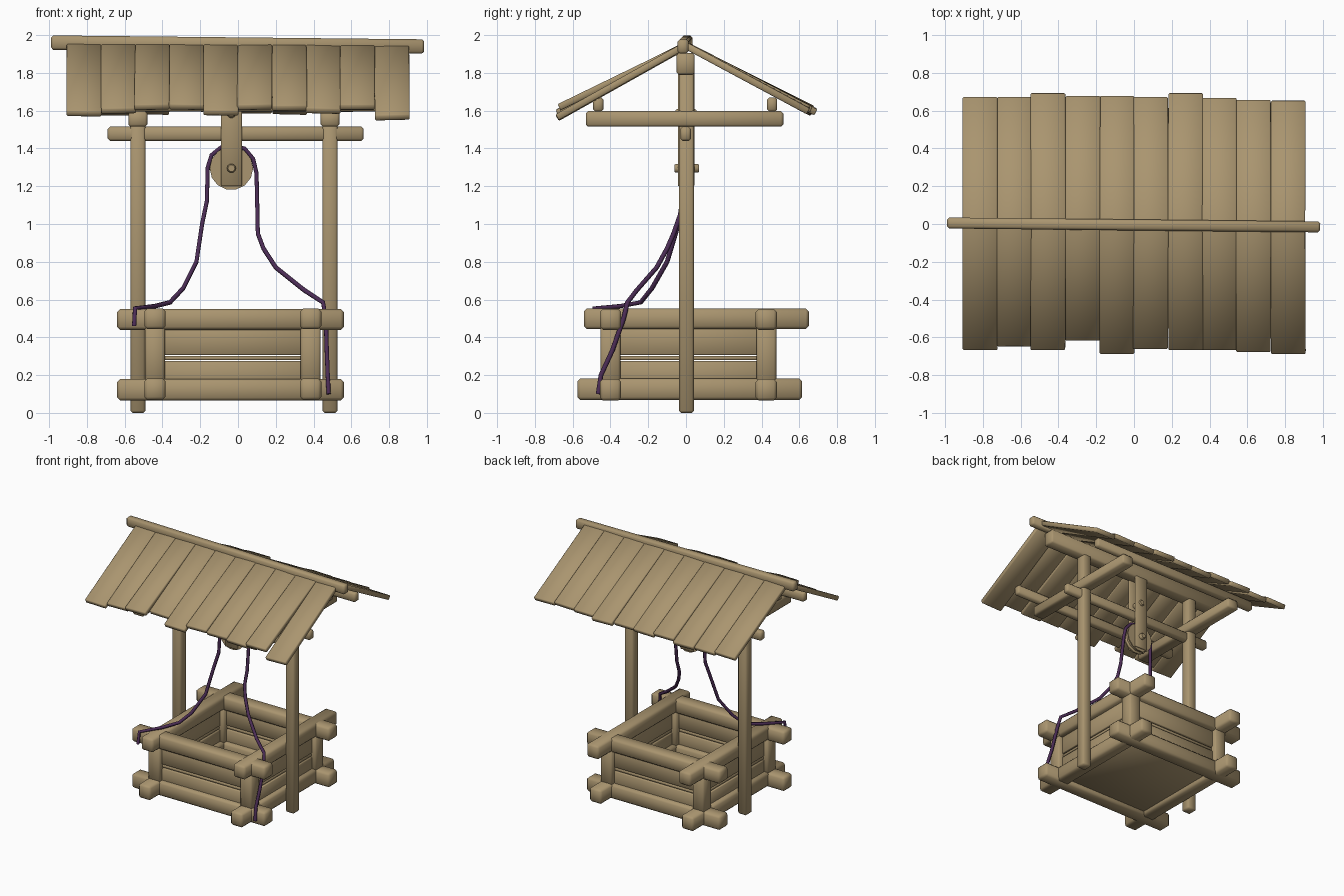
import bpy, bmesh, math
from mathutils import Vector, Matrix

if "Cube" in bpy.data.objects:
    bpy.data.objects.remove(bpy.data.objects["Cube"])


def material(name, color):
    m = bpy.data.materials.new(name)
    m.diffuse_color = color
    m.use_nodes = True
    m.node_tree.nodes["Principled BSDF"].inputs["Base Color"].default_value = m.diffuse_color
    return m


WOOD = material("wood", (0.40, 0.30, 0.16, 1))
ROPE = material("rope_purple", (0.07, 0.025, 0.09, 1))


def finish(name, bm, mat=WOOD, angle=50):
    bmesh.ops.recalc_face_normals(bm, faces=bm.faces)
    me = bpy.data.meshes.new(name)
    bm.to_mesh(me)
    bm.free()
    ob = bpy.data.objects.new(name, me)
    bpy.context.collection.objects.link(ob)
    me.materials.append(mat)
    bpy.ops.object.select_all(action='DESELECT')
    ob.select_set(True)
    bpy.context.view_layer.objects.active = ob
    bpy.ops.object.shade_smooth_by_angle(angle=math.radians(angle))
    return ob


def block(name, matrix, bevel):
    """Bevelled unit cube placed by a matrix that also holds its size."""
    bm = bmesh.new()
    bmesh.ops.create_cube(bm, size=1, matrix=matrix)
    bmesh.ops.bevel(bm, geom=bm.edges[:], offset=bevel, segments=1, affect='EDGES')
    return finish(name, bm)


def beam(name, x, y, z, bevel=0.012):
    """Beam from (min, max) ranges on each axis."""
    size = Vector([r[1] - r[0] for r in (x, y, z)])
    mid = Vector([(r[0] + r[1]) / 2 for r in (x, y, z)])
    return block(name, Matrix.Translation(mid) @ Matrix.Diagonal(size).to_4x4(), bevel)


def lathe_y(name, center, profile, sides=14):
    """Revolve (radius, y) points around an axis parallel to y."""
    bm = bmesh.new()
    rings = []
    for r, y in profile:
        rings.append([bm.verts.new((center[0] + r * math.cos(2 * math.pi * i / sides), y,
                                    center[1] + r * math.sin(2 * math.pi * i / sides)))
                      for i in range(sides)])
    for a, b in zip(rings, rings[1:]):
        for i in range(sides):
            j = (i + 1) % sides
            bm.faces.new((a[i], a[j], b[j], b[i]))
    bm.faces.new(rings[0])
    bm.faces.new(rings[-1])
    return finish(name, bm, angle=40)


# Basin: crossed logs at bottom and top, corner posts, plank walls, floor
CX, CY, H = (-0.44, 0.385), (-0.40, 0.425), 0.056
for level, z, yr in (("lower", (0.065, 0.18), (-0.575, 0.615)),
                     ("upper", (0.44, 0.55), (-0.54, 0.65))):
    for side, y in zip(("front", "back"), CY):
        beam(f"{level}_{side}_log", (-0.64, 0.56), (y - H, y + H), z, 0.016)
    for side, x in zip(("left", "right"), CX):
        zz = (z[0] + 0.003, z[1] + 0.003)
        beam(f"{level}_{side}_log", (x - H, x + H), yr, zz, 0.016)
for sx, x in zip(("left", "right"), CX):
    for sy, y in zip(("front", "back"), CY):
        beam(f"{sy}_{sx}_corner_post", (x - H + .003, x + H - .003),
             (y - H + .003, y + H - .003), (0.15, 0.47))
for i, z in enumerate(((0.13, 0.275), (0.28, 0.302), (0.307, 0.47))):
    t = 0.012 if i == 1 else 0.018
    for side, y in zip(("front", "back"), CY):
        beam(f"{side}_wall_plank_{i}", CX, (y - t, y + t), z, 0.004)
    for side, x in zip(("left", "right"), CX):
        beam(f"{side}_wall_plank_{i}", (x - t, x + t), CY, z, 0.004)
beam("basin_floor", CX, CY, (0.10, 0.12), 0.003)

# Frame: uprights, cross beams, purlins, ridge beams
for side, x in (("left", -0.53), ("right", 0.487)):
    beam(f"{side}_upright", (x - 0.04, x + 0.04), (-0.037, 0.043), (0, 1.82))
    beam(f"{side}_cross_beam", (x - 0.05, x + 0.05), (-0.53, 0.515), (1.515, 1.597))
beam("pulley_crossbar", (-0.69, 0.665), (-0.03, 0.026), (1.44, 1.515))
beam("front_purlin", (-0.75, 0.75), (-0.492, -0.437), (1.595, 1.67))
beam("back_purlin", (-0.75, 0.75), (0.428, 0.483), (1.595, 1.67))
beam("ridge_support", (-0.83, 0.83), (-0.05, 0.046), (1.79, 1.905))
tilt = Matrix.Rotation(math.radians(0.6), 4, 'Y') @ Matrix.Rotation(math.radians(-0.6), 4, 'Z')
block("ridge_cap", Matrix.Translation((-0.002, -0.005, 1.95)) @ tilt
      @ Matrix.Diagonal((1.975, 0.058, 0.076, 1)), 0.012)

# Roof planks: eave reach and eave height for each plank
front = [(.67, 1.565), (.65, 1.58), (.67, 1.60), (.62, 1.60), (.69, 1.57),
         (.665, 1.60), (.67, 1.595), (.67, 1.58), (.68, 1.60), (.69, 1.545)]
back = [(.675, 1.58), (.675, 1.57), (.695, 1.575), (.68, 1.59), (.68, 1.575),
        (.675, 1.58), (.695, 1.575), (.67, 1.585), (.66, 1.59), (.655, 1.58)]
THICK = 0.036
for side, s, table in (("front", -1, front), ("back", 1, back)):
    for i, (reach, z) in enumerate(table):
        top = Vector((-0.815 + 0.181 * i, 0, 1.945))
        eave = Vector((top.x + 0.003 * math.sin(i * 2.3), s * (reach - 0.008), z + THICK / 2))
        run = eave - top
        across = Vector((1, 0, 0.025 * math.sin(i * 1.7 + s)))
        normal = across.cross(run).normalized()
        mat = Matrix((across * 0.184, run, normal * THICK)).transposed().to_4x4()
        mat.translation = (top + eave) / 2
        block(f"{side}_roof_plank_{i}", mat, 0.006)

# Pulley: hanger plates, grooved wheel, bolts
PX, PZ = -0.035, 1.295
for side, y in (("front", -0.035), ("back", 0.037)):
    beam(f"{side}_pulley_hanger", (PX - 0.055, PX + 0.055), (y - 0.008, y + 0.008),
         (1.2, 1.83), 0.004)
lathe_y("pulley_wheel", (PX, PZ),
        [(0.115, -0.025), (0.115, -0.016), (0.102, -0.006),
         (0.102, 0.008), (0.115, 0.018), (0.115, 0.027)])
lathe_y("axle_bolt", (PX, PZ), [(0.018, -0.062), (0.024, -0.055), (0.024, 0.063), (0.018, 0.07)], 10)
lathe_y("hanger_bolt", (PX, 1.585), [(0.018, -0.055), (0.024, -0.048), (0.024, 0.048), (0.018, 0.055)], 10)

# Rope draped over the wheel and the basin rim
path = [(-.55, -.495, .46), (-.545, -.485, .555), (-.44, -.35, .565), (-.36, -.24, .585),
        (-.29, -.18, .66), (-.22, -.10, .80), (-.19, -.04, 1.0), (-.165, -.01, 1.12),
        (-.16, 0, 1.30), (-.14, 0, 1.365), (-.09, 0, 1.405), (-.035, 0, 1.413),
        (.035, 0, 1.40), (.08, 0, 1.345), (.098, 0, 1.27), (.103, -.03, 1.05),
        (.105, -.065, .95), (.135, -.10, .87), (.20, -.155, .77), (.35, -.26, .65),
        (.45, -.31, .585), (.465, -.33, .50), (.47, -.39, .33), (.475, -.45, .20),
        (.48, -.465, .10)]
curve = bpy.data.curves.new("rope", 'CURVE')
curve.dimensions = '3D'
curve.bevel_depth = 0.0125
curve.bevel_resolution = 1
curve.use_fill_caps = True
spline = curve.splines.new('POLY')
spline.points.add(len(path) - 1)
for p, co in zip(spline.points, path):
    p.co = (*co, 1)
    p.radius = 1
spline.use_smooth = True
curve.materials.append(ROPE)
rope = bpy.data.objects.new("rope", curve)
bpy.context.collection.objects.link(rope)
